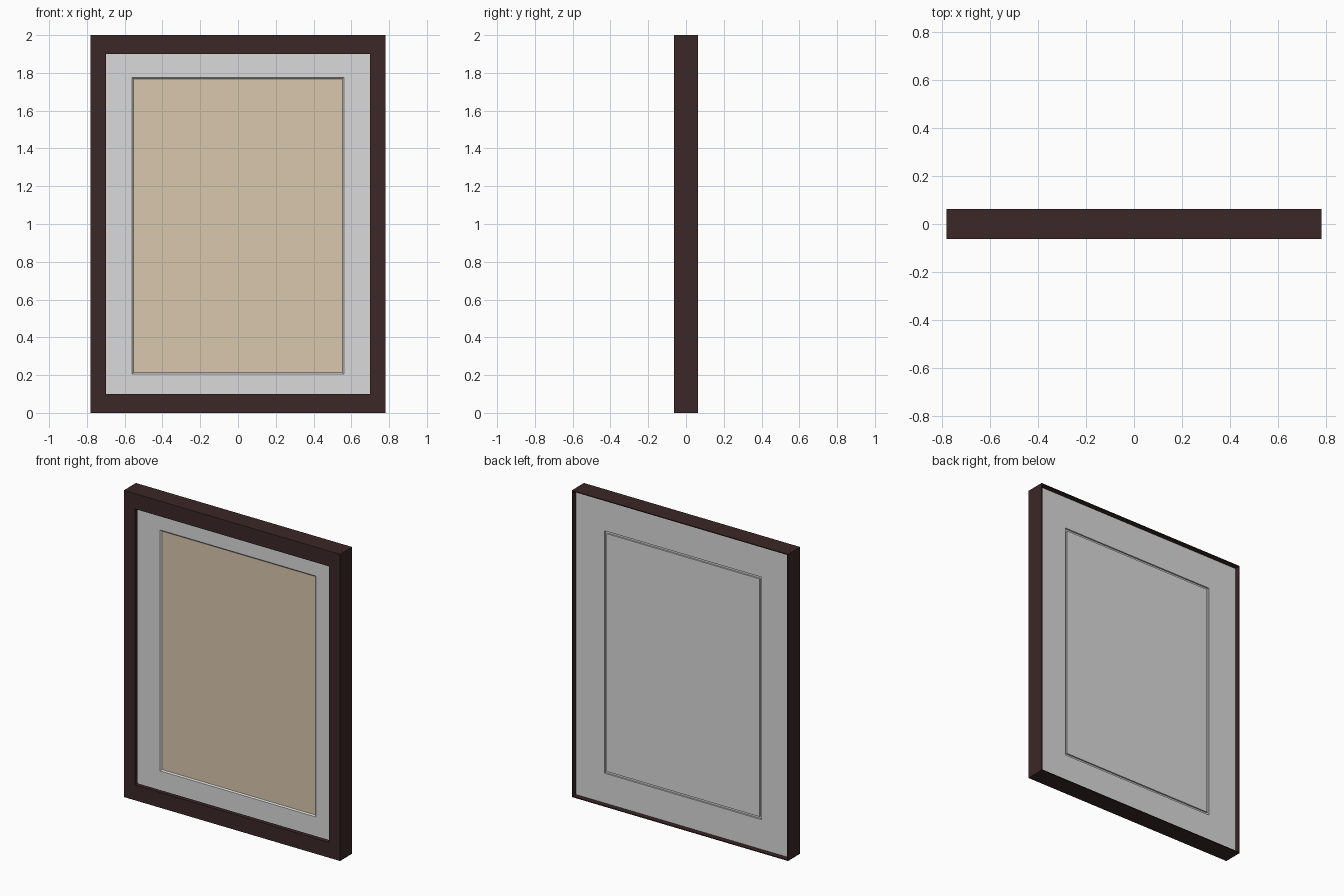
import bpy, bmesh

if "Cube" in bpy.data.objects:
    bpy.data.objects.remove(bpy.data.objects["Cube"])


def material(name, rgb):
    m = bpy.data.materials.new(name)
    m.diffuse_color = (*rgb, 1.0)
    m.use_nodes = True
    m.node_tree.nodes["Principled BSDF"].inputs["Base Color"].default_value = m.diffuse_color
    return m


WOOD = material("dark brown wood", (0.043, 0.020, 0.020))
CARD = material("light grey card", (0.70, 0.70, 0.70))
PAPER = material("tan paper", (0.70, 0.57, 0.43))


def rect_loops(name, loops, mat, closed=False):
    """Bridge rectangles (half width, bottom, top, y); closed ring or capped solid."""
    bm = bmesh.new()
    rings = [[bm.verts.new((sx * hx, y, z)) for sx, z in
              ((-1, z0), (1, z0), (1, z1), (-1, z1))]
             for hx, z0, z1, y in loops]
    pairs = list(zip(rings, rings[1:]))
    if closed:
        pairs.append((rings[-1], rings[0]))
    else:
        bm.faces.new(rings[0])
        bm.faces.new(rings[-1])
    for a, b in pairs:
        for i in range(4):
            j = (i + 1) % 4
            bm.faces.new((a[i], a[j], b[j], b[i]))
    bmesh.ops.recalc_face_normals(bm, faces=bm.faces)
    me = bpy.data.meshes.new(name)
    bm.to_mesh(me)
    bm.free()
    me.materials.append(mat)
    ob = bpy.data.objects.new(name, me)
    bpy.context.collection.objects.link(ob)
    return ob


# Frame with a front lip and a deep rabbet behind it
F, B = -0.0625, 0.0625
rect_loops("frame", [
    (0.78, 0.0, 2.0, F), (0.70, 0.10, 1.90, F),
    (0.70, 0.10, 1.90, -0.035), (0.774, 0.006, 1.994, -0.035),
    (0.774, 0.006, 1.994, B), (0.78, 0.0, 2.0, B)], WOOD, closed=True)

# Mat with a bevelled window in front and a narrow groove behind
rect_loops("mat", [
    (0.774, 0.006, 1.994, 0.0), (0.562, 0.205, 1.776, 0.0),
    (0.553, 0.213, 1.768, 0.008), (0.551, 0.215, 1.766, 0.020),
    (0.566, 0.200, 1.781, 0.020), (0.566, 0.200, 1.781, 0.030),
    (0.774, 0.006, 1.994, 0.030)], CARD, closed=True)

# Picture sheet in the window
rect_loops("picture", [
    (0.553, 0.213, 1.768, 0.007), (0.553, 0.213, 1.768, 0.012)], PAPER)

# Backing board, slightly smaller than the groove
rect_loops("backing_board", [
    (0.551, 0.215, 1.766, 0.012), (0.551, 0.215, 1.766, 0.030)], CARD)
